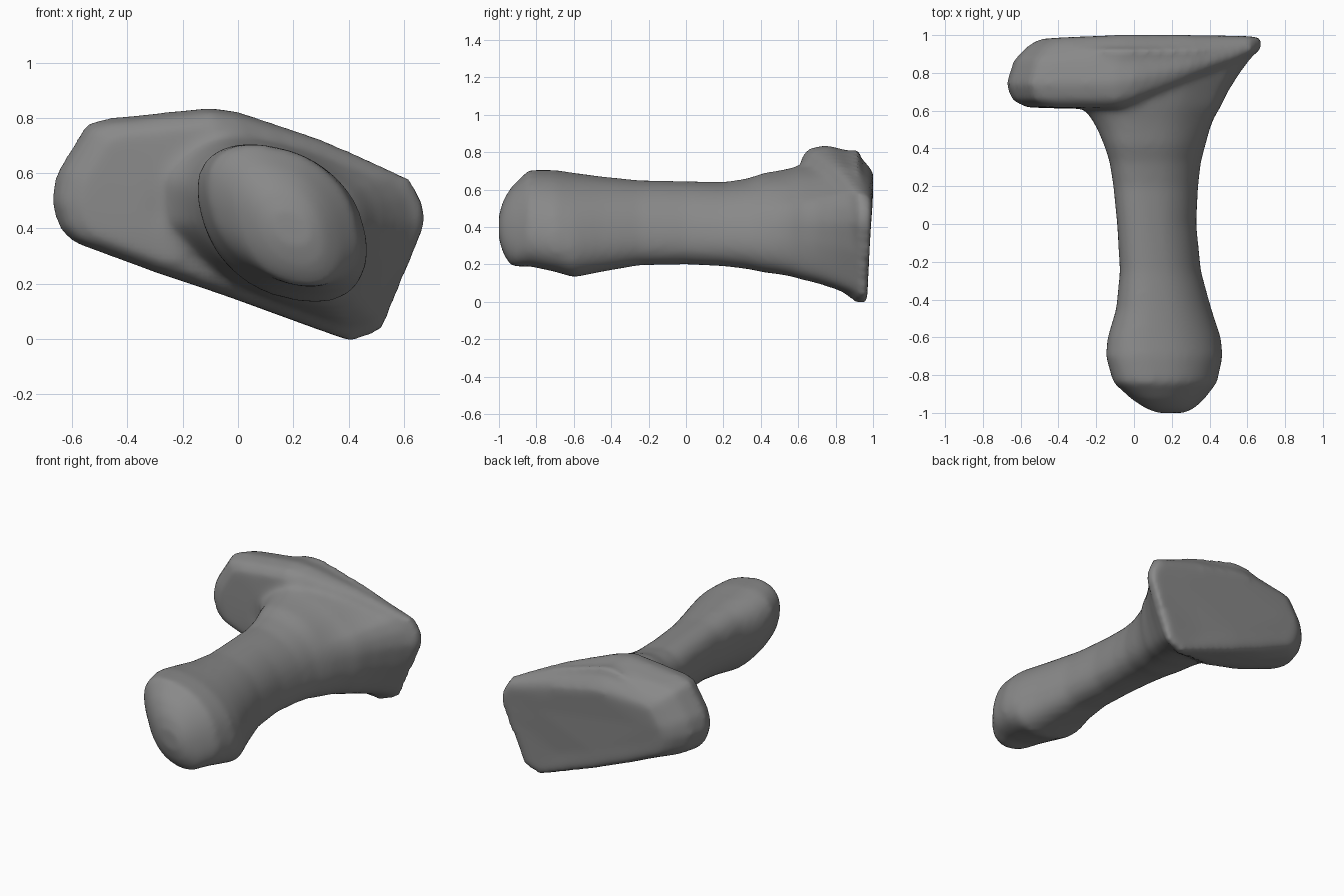
import bpy
import math
from mathutils import Vector
from mathutils.geometry import intersect_line_line_2d

cube = bpy.data.objects.get("Cube")
if cube:
    bpy.data.objects.remove(cube, do_unlink=True)

grey = bpy.data.materials.new("stone grey")
grey.use_nodes = True
grey.diffuse_color = (0.25, 0.25, 0.25, 1)
grey.node_tree.nodes["Principled BSDF"].inputs["Base Color"].default_value = (0.25, 0.25, 0.25, 1)


def loft(name, rings):
    """Skin a list of equal-length closed rings and cap both ends."""
    n = len(rings[0])
    verts = [p for ring in rings for p in ring]
    faces = [(r * n + i, r * n + (i + 1) % n, (r + 1) * n + (i + 1) % n, (r + 1) * n + i)
             for r in range(len(rings) - 1) for i in range(n)]
    faces += [tuple(reversed(range(n))), tuple(range(len(verts) - n, len(verts)))]
    mesh = bpy.data.meshes.new(name)
    mesh.from_pydata(verts, [], faces)
    mesh.materials.append(grey)
    obj = bpy.data.objects.new(name, mesh)
    bpy.context.collection.objects.link(obj)
    return obj


def full_cos(t):
    c = math.cos(t)
    return math.copysign(abs(c) ** 0.9, c)


def tilted_oval(y, x0, x1, z0, z1, count=48, lean=math.acos(-0.37)):
    """Full oval filling the given bounds, its long axis leaning down to the right."""
    ring = []
    for i in range(count):
        t = math.tau * i / count
        ring.append(((x0 + x1) / 2 + (x1 - x0) / 2 * full_cos(t), y,
                     (z0 + z1) / 2 + (z1 - z0) / 2 * full_cos(t - lean)))
    return ring


# Handle: y, then left, right, bottom and top limits
stations = [
    (-1.0, .12, .27, .33, .47), (-.975, .06, .32, .25, .55), (-.93, -.01, .37, .185, .62),
    (-.84, -.11, .44, .19, .705), (-.7, -.15, .47, .16, .705), (-.6, -.14, .46, .13, .69),
    (-.45, -.095, .41, .16, .67), (-.25, -.075, .355, .195, .65), (0, -.09, .33, .2, .645),
    (.2, -.11, .34, .19, .64), (.33, -.13, .355, .175, .66)]
rings = [tilted_oval(*s) for s in stations]

# Flare: the oval spreads into the broad shape of the head behind it
flare_end = [Vector(p) for p in (
    (-.52, .7), (-.08, .83), (.3, .725), (.62, .58), (.66, .44), (.62, .28),
    (.52, .05), (.41, .01), (0, .15), (-.52, .38))]


def onto_flare_end(point, centre):
    """Push a point outward from the centre to the flare's end outline."""
    far = centre + (point - centre).normalized() * 3
    for a, b in zip(flare_end, flare_end[1:] + flare_end[:1]):
        hit = intersect_line_line_2d(centre, far, a, b)
        if hit:
            return hit
    return point


for y, spread in ((.42, .04), (.5, .13), (.56, .22), (.62, .35), (.7, .48),
                  (.8, .69), (.88, .89), (.93, .98)):
    ring = []
    for x, _, z in tilted_oval(y, -.145, .37, .16, .685):
        p = Vector((x, z))
        p = p.lerp(onto_flare_end(p, Vector((.11, .43))), spread)
        ring.append((p.x, y, p.y))
    rings.append(ring)
handle = loft("handle", rings)

# Head: outline seen from the front, layered from front to back
outline = [(-.68, .5), (-.66, .6), (-.55, .78), (-.48, .8), (-.1, .84), (0, .825),
           (.3, .725), (.62, .585), (.665, .5), (.68, .43), (.65, .35), (.52, .03), (.41, -.01),
           (0, .14), (-.3, .24), (-.6, .35), (-.65, .4)]
middle = Vector((0, .44))


def head_ring(depth, scale, back=False):
    ring = []
    for x, z in outline:
        # The front face runs from deep on one side to a thin edge on the other
        front = .61 + .28 * min(max((x + .1) / .75, 0), 1) ** 1.15
        front += .4 * max(.2 - z, 0)
        rear = .97 + .03 * min(z / .65, 1) - .03 * max(-x - .1, 0)
        y = front + (rear - front) * depth
        p = middle + (Vector((x, z)) - middle) * scale
        if back:
            # Chamfer only the deep end and the top of the back face
            p.x = x if x > 0 else x * (1 - .25 * depth ** 4)
            p.y = z if z < .45 else .45 + (z - .45) * (1 - .37 * depth ** 4)
        ring.append((p.x, y, p.y))
    return ring


head = loft("head", [head_ring(0, .5), head_ring(.02, .84), head_ring(.12, .95),
                     head_ring(.35, 1), head_ring(.7, 1, True),
                     head_ring(.9, 1, True), head_ring(1, 1, True), head_ring(1.01, .6)])

# Fuse both parts into one softly blended body
bpy.ops.object.select_all(action='DESELECT')
handle.select_set(True)
head.select_set(True)
bpy.context.view_layer.objects.active = handle
bpy.ops.object.join()
handle.name = "hammer_body"
bpy.ops.object.mode_set(mode='EDIT')
bpy.ops.mesh.select_all(action='SELECT')
bpy.ops.mesh.normals_make_consistent(inside=False)
bpy.ops.object.mode_set(mode='OBJECT')
remesh = handle.modifiers.new("fuse", 'REMESH')
remesh.mode = 'VOXEL'
remesh.voxel_size = 0.02
remesh.use_smooth_shade = True
soften = handle.modifiers.new("soften", 'SMOOTH')
soften.factor = 0.5
soften.iterations = 10
for mod in ("fuse", "soften"):
    bpy.ops.object.modifier_apply(modifier=mod)
bpy.ops.object.shade_smooth()
